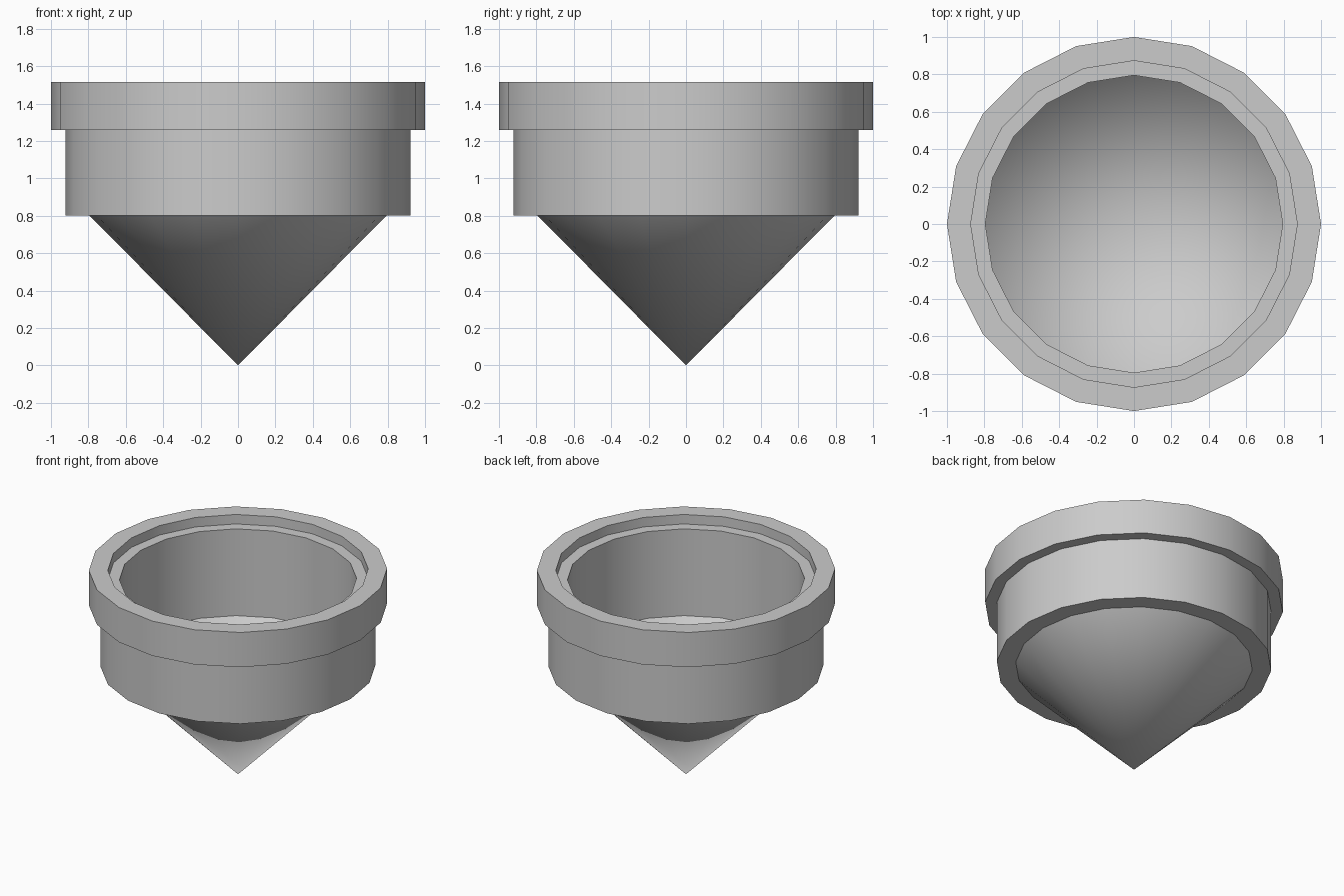
import bpy, bmesh, math

if "Cube" in bpy.data.objects:
    bpy.data.objects.remove(bpy.data.objects["Cube"])

SIDES = 20


def lathe(name, profile, closed):
    """Spin an (r, z) profile around z; points with r = 0 become a single tip."""
    bm = bmesh.new()
    rings = []
    for r, z in profile:
        if r == 0:
            rings.append([bm.verts.new((0, 0, z))] * SIDES)
        else:
            rings.append([bm.verts.new((r * math.cos(2 * math.pi * i / SIDES),
                                        r * math.sin(2 * math.pi * i / SIDES), z))
                          for i in range(SIDES)])
    pairs = list(zip(rings, rings[1:]))
    if closed:
        pairs.append((rings[-1], rings[0]))
    for a, b in pairs:
        for i in range(SIDES):
            j = (i + 1) % SIDES
            corners = [a[i], a[j], b[j], b[i]]
            bm.faces.new(list(dict.fromkeys(corners)))
    if closed:
        bmesh.ops.recalc_face_normals(bm, faces=bm.faces)
    mesh = bpy.data.meshes.new(name)
    bm.to_mesh(mesh)
    bm.free()
    obj = bpy.data.objects.new(name, mesh)
    bpy.context.collection.objects.link(obj)
    bpy.ops.object.select_all(action='DESELECT')
    obj.select_set(True)
    bpy.context.view_layer.objects.active = obj
    bpy.ops.object.shade_smooth_by_angle(angle=math.radians(30))
    return obj


# Collar: tube wall with a thicker rim and a recessed inner ledge
lathe("collar", [(0.795, 0.803), (0.922, 0.803), (0.922, 1.258), (1.0, 1.258),
                 (1.0, 1.515), (0.873, 1.515), (0.873, 1.445), (0.795, 1.445)], True)

# Hollow funnel: thin cone open at the top
lathe("funnel_cone", [(0, 0), (0.795, 0.803)], False)
